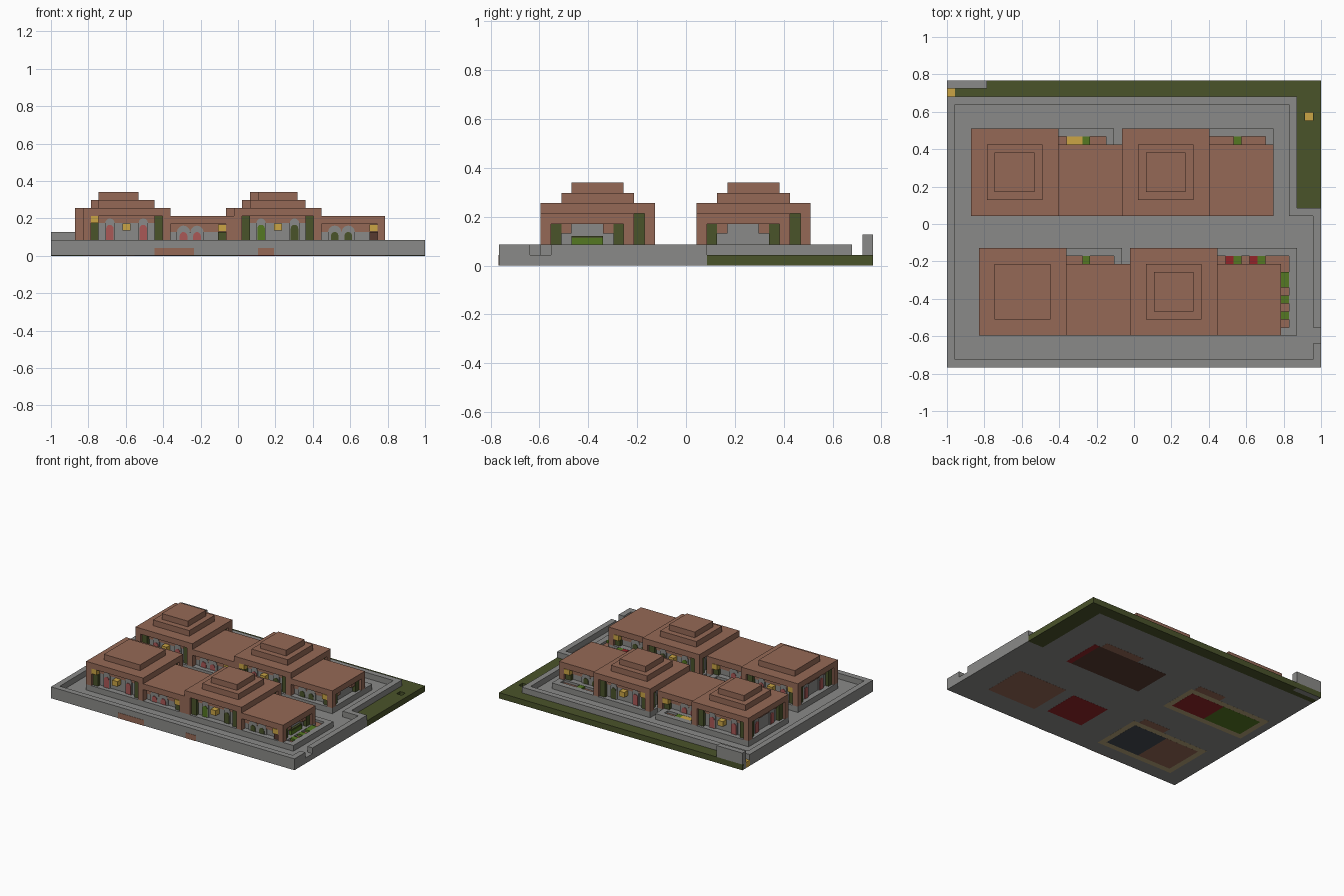
import bpy, bmesh, math
from mathutils import Matrix, Vector

if "Cube" in bpy.data.objects:
    bpy.data.objects.remove(bpy.data.objects["Cube"])

U = 2 / 47          # one building block
COLS, ROWS = 47, 36


def srgb(code):
    out = []
    for k in (0, 2, 4):
        c = int(code[k:k + 2], 16) / 255
        out.append(c / 12.92 if c <= 0.04045 else ((c + 0.055) / 1.055) ** 2.4)
    return (*out, 1)


PALETTE = {"stone": "8a8a88", "brick": "956956", "grass": "4a532a", "lantern_yellow": "cba545",
           "red": "942428", "leaf": "557822", "rose": "aa5856",
           "tan": "b8a57a", "slate": "454c52", "dark_brown": "573a30"}
MATS = {}
for name, code in PALETTE.items():
    m = bpy.data.materials.new(name)
    m.use_nodes = True
    m.diffuse_color = srgb(code)
    bsdf = m.node_tree.nodes["Principled BSDF"]
    bsdf.inputs["Base Color"].default_value = srgb(code)
    bsdf.inputs["Roughness"].default_value = 0.9
    MATS[name] = m

parts = {}


def mesh_for(name, mat):
    key = (name, mat)
    if key not in parts:
        parts[key] = bmesh.new()
    return parts[key]


def world(x, y, z):
    return Vector(((x - COLS / 2) * U, (y - ROWS / 2) * U, z * U))


def box(name, mat, x0, x1, y0, y1, z0, z1):
    """Box between grid lines, added to the named part."""
    a, b = world(x0, y0, z0), world(x1, y1, z1)
    size = Matrix.Diagonal((*[abs(k) for k in b - a], 1))
    bmesh.ops.create_cube(mesh_for(name, mat), size=1,
                          matrix=Matrix.Translation((a + b) / 2) @ size)


def wall_map(rect, side):
    """Maps (along, outward) on one wall of a rectangle to the grid."""
    x0, x1, y0, y1 = rect
    return {"s": lambda s, d: (x0 + s, y0 - d), "n": lambda s, d: (x0 + s, y1 + d),
            "w": lambda s, d: (x0 - d, y0 + s), "e": lambda s, d: (x1 + d, y0 + s)}[side]


def wall_box(name, mat, at, s0, s1, d0, d1, z0, z1):
    (xa, ya), (xb, yb) = at(s0, d0), at(s1, d1)
    box(name, mat, min(xa, xb), max(xa, xb), min(ya, yb), max(ya, yb), z0, z1)


def arch(name, mat, at, mid, width, z0, z1, d0, d1):
    """Round-topped panel standing on a wall."""
    r = width / 2
    outline = [(mid - r, z0), (mid + r, z0)]
    outline += [(mid + r * math.cos(k * math.pi / 6), z1 - r + r * math.sin(k * math.pi / 6))
                for k in range(7)]
    bm = mesh_for(name, mat)
    face = bm.faces.new([bm.verts.new(world(*at(s, d0), z)) for s, z in outline])
    ext = bmesh.ops.extrude_face_region(bm, geom=[face])
    push = world(*at(0, d1), 0) - world(*at(0, d0), 0)
    bmesh.ops.translate(bm, vec=push,
                        verts=[v for v in ext["geom"] if isinstance(v, bmesh.types.BMVert)])


def windows(name, at, mids, width, top, colours):
    """Stone arches, each holding a coloured window."""
    for mid, colour in zip(mids, colours):
        arch(name + "_arches", "stone", at, mid, width, 2, top - 0.3, 0, 0.2)
        arch(name + "_windows", colour, at, mid, 0.95, 2, top - 1.1, 0, 0.28)


def lantern(name, at, mid, z0):
    wall_box(name + "_lanterns", "lantern_yellow", at, mid - 0.5, mid + 0.5, 0, 1, z0, z0 + 0.9)


def vine(name, at, s, z1):
    wall_box(name + "_vines", "grass", at, s, s + 1, 0, 0.6, 2, z1)


def posts(name, xs, ys, top):
    for px in xs:
        for py in ys:
            box(name + "_posts", "brick", px, px + 1, py, py + 1, 2, top)


def hall(name, rect, colours, steps, corner_lantern):
    """Tall pavilion with recessed walls and a stepped roof."""
    x0, x1, y0, y1 = rect
    core = (x0 + 1, x1 - 1, y0 + 1, y1 - 1)
    box(name + "_wall", "stone", *core, 2, 5)
    box(name + "_roof", "brick", *rect, 5, 6)
    for k in range(steps):
        n = k + 2
        box(name + "_roof", "brick", x0 + n, x1 - n, y0 + n, y1 - n, 6 + k, 7 + k)
    posts(name, (x0, x1 - 1), (y0, y1 - 1), 5)
    for side in "snwe":
        at = wall_map(core, side)
        lit = corner_lantern and side in "sn"
        wall_box(name + "_beam", "brick", at, 0, 9, 0, 0.15, 4.15, 5)
        vine(name, at, 0, 4.1 if lit else 5)
        vine(name, at, 8, 5)
        windows(name, at, (2.4, 6.6), 1.2, 5, colours)
        if side in "sn":
            lantern(name, at, 4.5, 3.15)
        if lit:
            lantern(name, at, 0.5, 4.1)


def wing(name, rect, colour, open_end):
    """Low wing attached to a pavilion on its -x side."""
    x0, x1, y0, y1 = rect
    core = (x0, x1 - 1, y0 + 1, y1 - 1)
    box(name + "_wall", "stone", x0 - 1, x1 - 1, y0 + 1, y1 - 1, 2, 4)
    box(name + "_roof", "brick", *rect, 4, 5)
    posts(name, (x1 - 1,), (y0, y1 - 1), 4)
    for side in "sn":
        at = wall_map(core, side)
        wall_box(name + "_beam", "brick", at, 0, 7, 0, 0.15, 3, 4)
        windows(name, at, (1.65, 3.35), 1.7, 4.1, (colour, colour))
        vine(name, at, 6, 3)
        lantern(name, at, 6.5, 3.05)
    if open_end:
        at = wall_map(core, "e")
        for s in (0, 6):
            vine(name, at, s, 4)
        for s in (1, 5):
            wall_box(name + "_brackets", "brick", at, s, s + 1, 0, 0.5, 3.1, 4)


# Ground: courtyard, lawn with a sunken lamp, rim wall
box("courtyard", "stone", 0, 47, 0, 20, 0.016, 1)
box("courtyard", "stone", 0, 44, 20, 34, 0.016, 1)
for r in ((0, 47, 34, 36), (44, 45, 20, 34), (46, 47, 20, 34), (45, 46, 20, 31), (45, 46, 32, 34)):
    box("lawn", "grass", *r, 0, 1)
box("lawn", "grass", 45, 46, 31, 32, 0, 0.1)
box("lawn_lamps", "lantern_yellow", 45, 46, 31, 32, 0.1, 0.2)
box("lawn_lamps", "lantern_yellow", -0.02, 1, 34, 35, 0.03, 1.03)
for r in ((0, 47, 0, 1), (0, 1, 1, 34), (1, 44, 33, 34), (43, 44, 19, 33),
          (44, 47, 19, 20), (46, 47, 5, 19), (46, 47, 1, 3)):
    box("rim_wall", "stone", *r, 1, 2)
box("corner_wall", "stone", 0, 5, 35, 36, 0, 3)
for a, b in ((13, 18), (26, 28)):
    box("front_patches", "brick", a, b, -0.05, 0.1, 0.016, 1)

# Terraces under the halls, leaving sunken beds for the planting
for r in ((4, 42, 4, 13), (4, 15, 13, 15), (15, 22, 14, 15), (21, 22, 13, 14), (23, 34, 13, 15),
          (34, 44, 14, 15), (43, 44, 4, 14), (42, 43, 4, 5),
          (3, 41, 19, 28), (3, 14, 28, 30), (14, 21, 29, 30), (20, 21, 28, 29),
          (22, 33, 28, 30), (33, 41, 29, 30), (40, 41, 28, 29)):
    box("terraces", "stone", *r, 1, 2)

# Tall pavilions joined by lower wings
hall("front_right_hall", (4, 15, 4, 15), ("rose", "rose"), 1, True)
hall("front_left_hall", (23, 34, 4, 15), ("leaf", "grass"), 2, False)
hall("back_right_hall", (3, 14, 19, 30), ("rose", "rose"), 2, False)
hall("back_left_hall", (22, 33, 19, 30), ("rose", "grass"), 2, True)
wing("front_middle_wing", (15, 23, 4, 13), "rose", False)
wing("front_end_wing", (34, 42, 4, 13), "grass", True)
wing("back_middle_wing", (14, 22, 19, 28), "rose", False)
wing("back_end_wing", (33, 41, 19, 28), "grass", True)
box("front_end_panel", "dark_brown", 40, 41, 4.3, 5, 2, 3)
box("end_hedge", "leaf", 41, 41.5, 7, 10, 2, 2.65)
box("end_hedge_top", "grass", 41, 41.4, 7, 10, 2.65, 2.85)


def planter(x, y, dx, dy, colours):
    """Row of sunken planting beds, one letter per block."""
    kinds = {"b": ("brick", 1.6), "l": ("leaf", 1.98), "r": ("red", 1.98),
             "y": ("lantern_yellow", 1.98)}
    for k, c in enumerate(colours):
        mat, top = kinds[c]
        px, py = x + dx * k, y + dy * k
        box("planter_" + mat, mat, px, px + 1, py, py + 1, 1, top)


planter(34, 13, 1, 0, "brlbrlbbb")
planter(42, 5, 0, 1, "blblbllb")
planter(15, 13, 1, 0, "bblbbb")
planter(14, 28, 1, 0, "byylbb")
planter(33, 28, 1, 0, "bbblbbb")

# Room floors on the underside
box("floor_rings", "tan", 3, 18, 2.5, 11.5, 0.008, 0.1)
box("floor_rings", "tan", 1.5, 17.5, 18, 25, 0.008, 0.1)
for mat, rects in {"brick": [(32.5, 42, 4.2, 12), (4, 10.5, 3.5, 10.5),
                             (12, 17, 11.5, 13), (11.7, 17, 25, 26.5), (29.5, 37, 26, 27.5)],
                   "red": [(23.5, 30.5, 5, 11.5), (10, 16.5, 19, 24), (37.3, 38.3, 19, 26)],
                   "leaf": [(2.5, 10, 19, 24)],
                   "slate": [(10.5, 17, 3.5, 10.5)],
                   "dark_brown": [(23.5, 37.3, 19, 26)]}.items():
    for r in rects:
        box("floor_" + mat, mat, *r, 0, 0.08)

# Turn every part into an object
for (name, mat), bm in parts.items():
    bmesh.ops.recalc_face_normals(bm, faces=bm.faces)
    me = bpy.data.meshes.new(name)
    bm.to_mesh(me)
    bm.free()
    me.materials.append(MATS[mat])
    bpy.context.collection.objects.link(bpy.data.objects.new(name, me))
